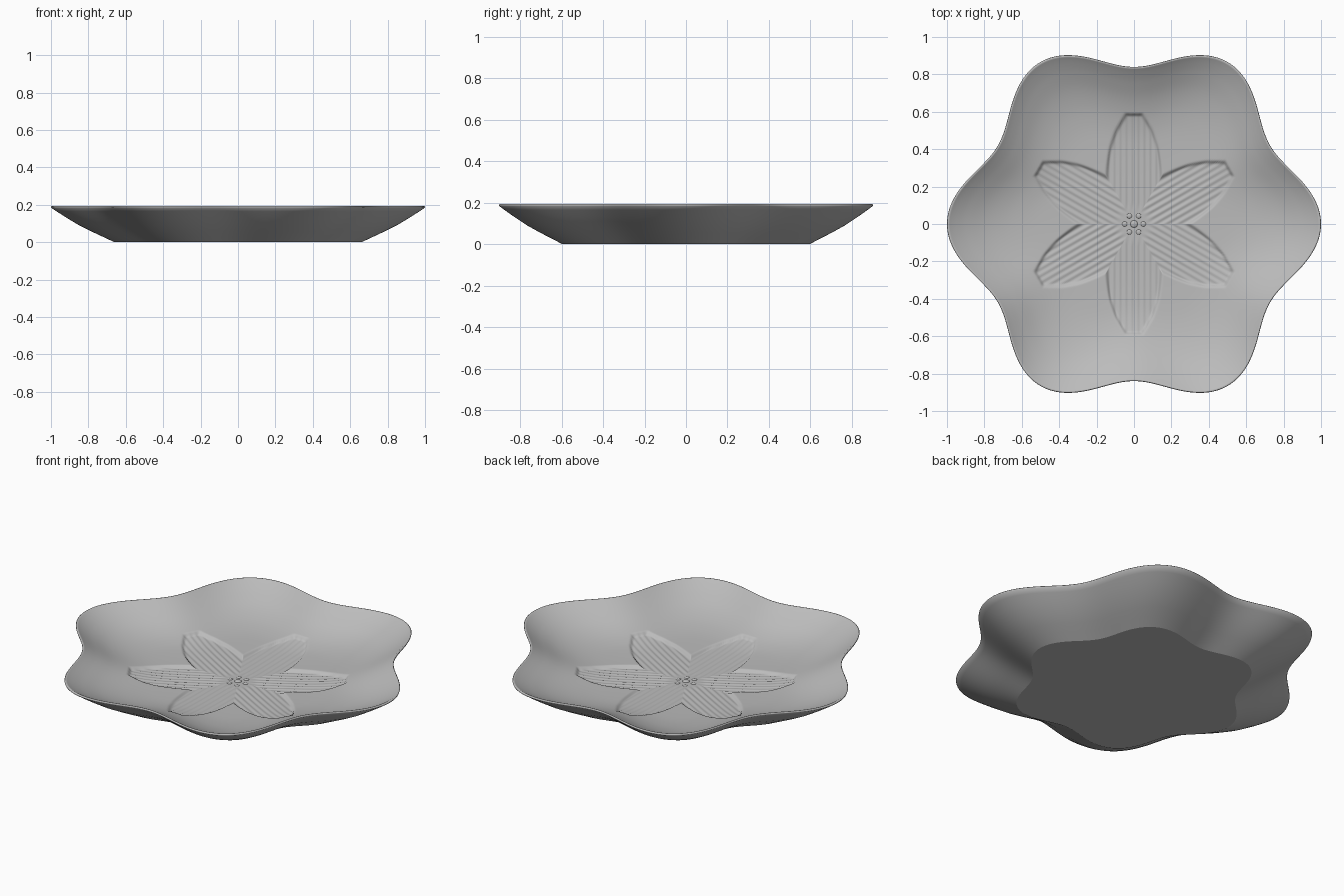
import bpy, bmesh, math

old = bpy.data.objects.get("Cube")
if old:
    bpy.data.objects.remove(old, do_unlink=True)

SEG = 480          # steps around the dish
FLOOR_RINGS = 100  # fine rings across the carved floor
FLOOR_END = 0.72   # fraction of the radius covered by the fine rings

# One ceramic colour
grey = bpy.data.materials.new("ceramic_grey")
grey.use_nodes = True
grey.diffuse_color = (0.5, 0.5, 0.5, 1)
grey.node_tree.nodes["Principled BSDF"].inputs["Base Color"].default_value = (0.5, 0.5, 0.5, 1)

# Profiles: (fraction of radius, height), and petal (length, half width)
INSIDE = [(0, 0.057), (0.3, 0.057), (0.5, 0.061), (0.6, 0.068), (0.7, 0.083),
          (0.8, 0.109), (0.9, 0.148), (0.96, 0.177), (0.985, 0.191)]
OUTSIDE = [(0.99, 0.194), (0.996, 0.194), (1, 0.19), (0.998, 0.184), (0.97, 0.165),
           (0.92, 0.133), (0.85, 0.091), (0.78, 0.056), (0.72, 0.028), (0.66, 0)]
PETAL = [(0, 0.155), (0.26, 0.155), (0.34, 0.148), (0.42, 0.132), (0.5, 0.103),
         (0.56, 0.068), (0.6, 0.045)]


def smoothstep(x):
    x = min(max(x, 0), 1)
    return x * x * (3 - 2 * x)


def curve_at(points, x):
    """Smooth (Catmull-Rom style) interpolation through profile points."""
    x = min(max(x, points[0][0]), points[-1][0])
    i = 0
    while i < len(points) - 2 and x > points[i + 1][0]:
        i += 1

    def slope(j):
        a, b = points[max(j - 1, 0)], points[min(j + 1, len(points) - 1)]
        return (b[1] - a[1]) / (b[0] - a[0])

    (x0, y0), (x1, y1) = points[i], points[i + 1]
    w = x1 - x0
    s = (x - x0) / w
    blend = s * s * (3 - 2 * s)
    return (y0 + (y1 - y0) * blend + slope(i) * w * s * (1 - s) ** 2
            - slope(i + 1) * w * s * s * (1 - s))


def rim_radius(angle):
    return 0.92 + 0.08 * math.cos(6 * angle)


def carving(radius, angle):
    """Depth of the six-petal flower sunk into the floor, with fine ribs."""
    fold = angle % (math.pi / 3) - math.pi / 6
    along, across = radius * math.cos(fold), radius * math.sin(fold)
    inside = min(curve_at(PETAL, along) - abs(across), 0.595 - along)
    mask = smoothstep(inside / 0.02)
    ribs = 0.0018 * math.cos(math.tau * across / 0.032) * smoothstep((radius - 0.06) / 0.06)
    return mask * (0.014 + ribs)


# Dish: scalloped rings from the floor centre, over the rim, down to the foot
bm = bmesh.new()
steps = [FLOOR_END * (i + 1) / FLOOR_RINGS for i in range(FLOOR_RINGS)]
steps += [FLOOR_END + (0.985 - FLOOR_END) * (i + 1) / 16 for i in range(16)]
profile = [(t, curve_at(INSIDE, t)) for t in steps] + OUTSIDE
angles = [math.tau * k / SEG for k in range(SEG)]
rings = []
for n, (t, z) in enumerate(profile):
    ring = []
    for a in angles:
        r = t * rim_radius(a)
        drop = carving(r, a) if n < FLOOR_RINGS else 0
        ring.append(bm.verts.new((r * math.cos(a), r * math.sin(a), z - drop)))
    rings.append(ring)
centre = bm.verts.new((0, 0, INSIDE[0][1] - carving(0, 0)))
for k in range(SEG):
    m = (k + 1) % SEG
    bm.faces.new((centre, rings[0][k], rings[0][m]))
    for inner, outer in zip(rings, rings[1:]):
        bm.faces.new((inner[k], outer[k], outer[m], inner[m]))
foot = bm.faces.new(list(reversed(rings[-1])))
bmesh.ops.recalc_face_normals(bm, faces=bm.faces)
for f in bm.faces:
    f.smooth = True
for e in foot.edges:
    e.smooth = False
mesh = bpy.data.meshes.new("dish")
bm.to_mesh(mesh)
bm.free()
mesh.materials.append(grey)
dish = bpy.data.objects.new("dish", mesh)
bpy.context.collection.objects.link(dish)


# Stamens: low beads in the middle of the flower
def bead(name, x, y, size):
    bpy.ops.mesh.primitive_uv_sphere_add(segments=16, ring_count=8, radius=size,
                                         location=(x, y, 0.042))
    ob = bpy.context.object
    ob.name = name
    ob.scale.z = 0.4
    ob.data.materials.append(grey)
    bpy.ops.object.shade_smooth()


bead("flower_centre", 0, 0, 0.02)
for k in range(6):
    a = math.tau * k / 6
    bead(f"stamen_{k + 1}", 0.05 * math.cos(a), 0.05 * math.sin(a), 0.014)
